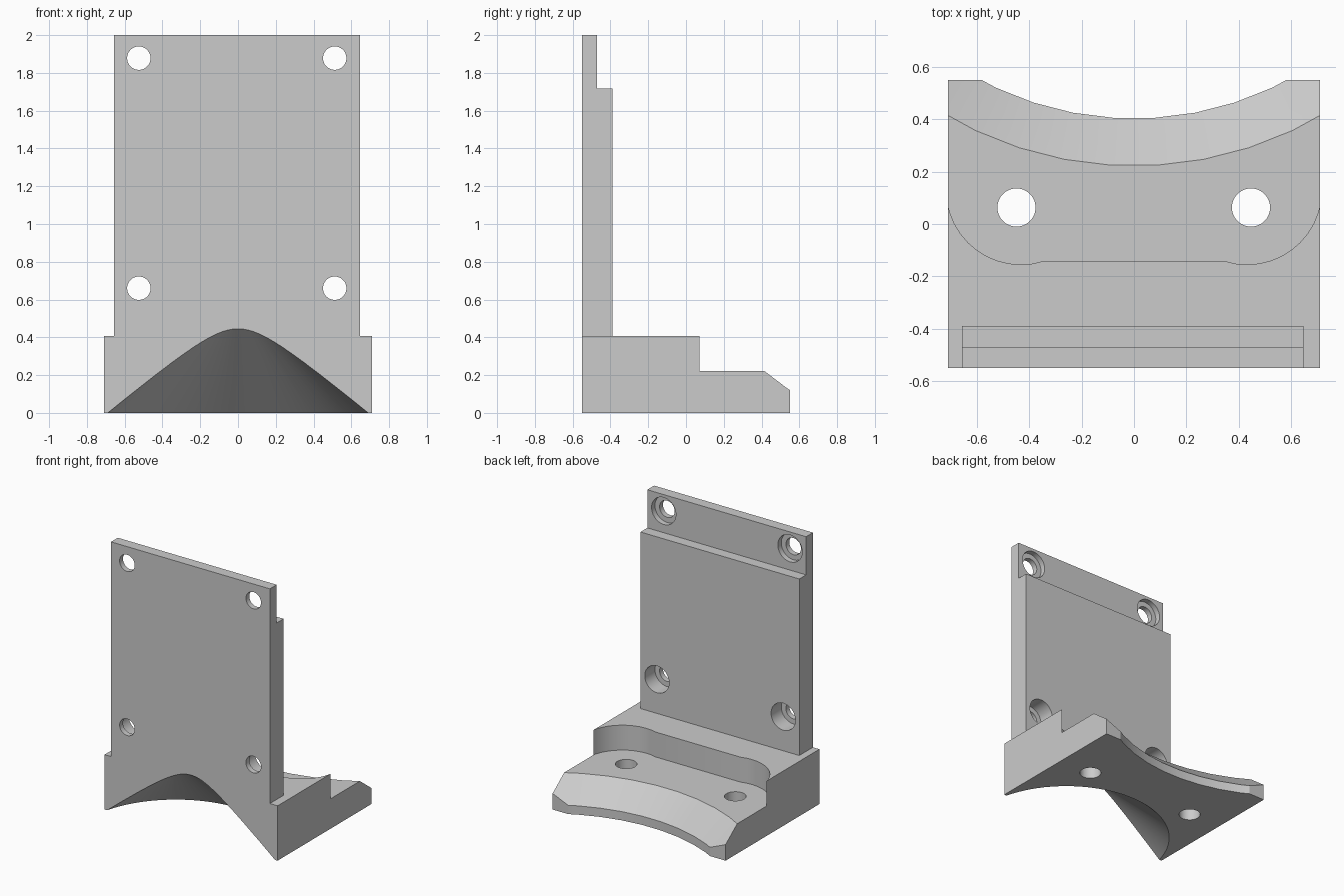
import bpy, bmesh, math
from mathutils import Vector

if "Cube" in bpy.data.objects:
    bpy.data.objects.remove(bpy.data.objects["Cube"], do_unlink=True)

grey = bpy.data.materials.new("plain_grey")
grey.use_nodes = True
COLOUR = (0.6, 0.6, 0.6, 1)
grey.diffuse_color = COLOUR
grey.node_tree.nodes["Principled BSDF"].inputs["Base Color"].default_value = COLOUR


def loft(name, rings):
    """Closed solid through rings of equal point count."""
    bm = bmesh.new()
    loops = [[bm.verts.new(p) for p in ring] for ring in rings]
    n = len(loops[0])
    for a, b in zip(loops, loops[1:]):
        for i in range(n):
            j = (i + 1) % n
            bm.faces.new((a[i], a[j], b[j], b[i]))
    bm.faces.new(loops[0])
    bm.faces.new(loops[-1])
    bmesh.ops.recalc_face_normals(bm, faces=bm.faces)
    mesh = bpy.data.meshes.new(name)
    bm.to_mesh(mesh)
    bm.free()
    mesh.materials.append(grey)
    obj = bpy.data.objects.new(name, mesh)
    bpy.context.collection.objects.link(obj)
    return obj


def circle(centre, radius, axis, count):
    """Ring of points around the given axis, with a flat towards -y for z."""
    ring = []
    for i in range(count):
        a = -math.pi / 2 + (i + 0.5) * math.tau / count
        u, v = radius * math.cos(a), radius * math.sin(a)
        ring.append(Vector(centre) + Vector((u, v, 0) if axis == "z" else (u, 0, v)))
    return ring


def round_cutter(name, start, end, r1, r2, axis, count=40):
    return loft(name, [circle(start, r1, axis, count), circle(end, r2, axis, count)])


def combine(target, other, operation):
    """Apply a boolean and discard the helper."""
    other.hide_render = True
    mod = target.modifiers.new("boolean", "BOOLEAN")
    mod.operation, mod.object, mod.solver = operation, other, "EXACT"
    bpy.context.view_layer.objects.active = target
    bpy.ops.object.modifier_apply(modifier=mod.name)
    bpy.data.objects.remove(other, do_unlink=True)


def extrude_z(name, outline, low, high):
    return loft(name, [[(x, y, z) for x, y in outline] for z in (low, high)])


# Base block
W, D = 0.71, 0.55
bracket = extrude_z("mounting_bracket", [(-W, -D), (W, -D), (W, D), (-W, D)], 0, 0.407)

# Upright plate with a thinner top lip
side = [(-D, 0.2), (-0.39, 0.2), (-0.39, 1.717), (-0.47, 1.717), (-0.47, 2), (-D, 2)]
plate = loft("upright_plate", [[(x, y, z) for y, z in side] for x in (-0.657, 0.647)])
combine(bracket, plate, "UNION")

# Lowered rear shelf with rounded inner corners
half = [(0.717, 0.8)]
for i in range(13):
    a = math.radians(-107.4 * i / 12)
    half.append((0.432 + 0.285 * math.cos(a), 0.13 + 0.285 * math.sin(a)))
outline = half + [(-x, y) for x, y in reversed(half)]
combine(bracket, extrude_z("shelf_cutter", outline, 0.222, 0.7), "DIFFERENCE")

# Concave rear edge: sloped upper part, upright lower part
yc = 1.645
combine(bracket, round_cutter("rear_slope_cutter", (0, yc, 0.065), (0, yc, 0.3),
                              1.242, 1.513, "z", 50), "DIFFERENCE")
combine(bracket, round_cutter("rear_edge_cutter", (0, yc, -0.1), (0, yc, 0.2),
                              1.242, 1.242, "z", 50), "DIFFERENCE")

# Conical hollow under the front
combine(bracket, round_cutter("front_hollow_cutter", (0, -0.73, -0.1), (0, -0.73, 0.587),
                              0.833, 0.01, "z", 72), "DIFFERENCE")

# Shelf holes
for x in (-0.449, 0.447):
    combine(bracket, round_cutter("shelf_hole_cutter", (x, 0.063, -0.1), (x, 0.063, 0.5),
                                  0.073, 0.073, "z"), "DIFFERENCE")

# Plate holes, counterbored from the rear
for x in (-0.525, 0.512):
    for z in (0.66, 1.878):
        for y0, y1, r in ((-0.7, -0.3, 0.062), (-0.51, -0.3, 0.1)):
            combine(bracket, round_cutter("screw_hole_cutter", (x, y0, z), (x, y1, z),
                                          r, r, "y"), "DIFFERENCE")

# Smooth round walls, crisp edges
bpy.ops.object.select_all(action="DESELECT")
bracket.select_set(True)
bpy.context.view_layer.objects.active = bracket
bpy.ops.object.shade_smooth_by_angle(angle=math.radians(25))
